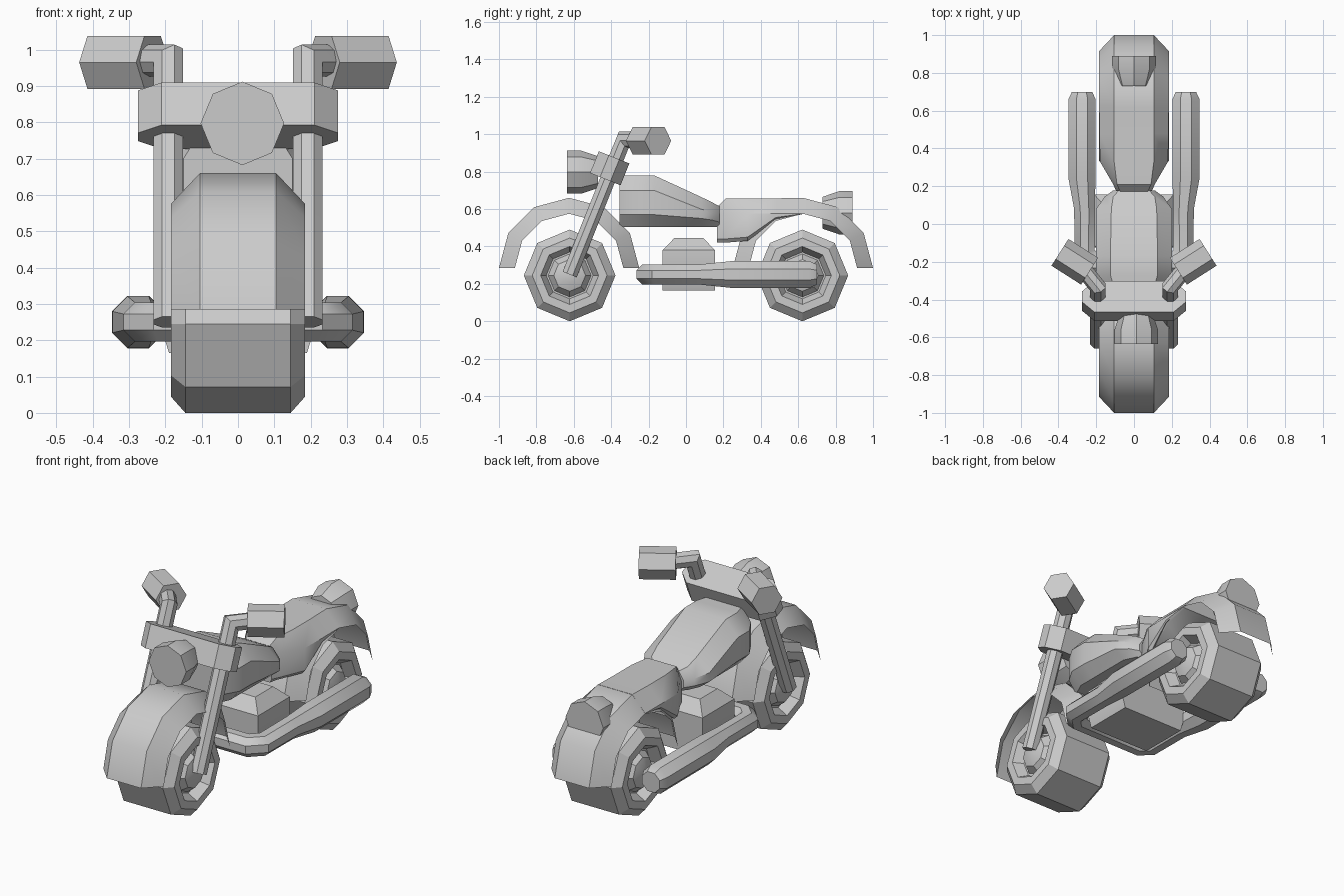
import bpy, bmesh, math
from mathutils import Vector

if "Cube" in bpy.data.objects:
    bpy.data.objects.remove(bpy.data.objects["Cube"])


def finish(name, bm, angle=35):
    bmesh.ops.recalc_face_normals(bm, faces=bm.faces)
    me = bpy.data.meshes.new(name)
    bm.to_mesh(me)
    bm.free()
    ob = bpy.data.objects.new(name, me)
    bpy.context.collection.objects.link(ob)
    bpy.ops.object.select_all(action='DESELECT')
    ob.select_set(True)
    bpy.context.view_layer.objects.active = ob
    bpy.ops.object.shade_smooth_by_angle(angle=math.radians(angle))
    return ob


def loft(name, rings, cap=True, closed=True, angle=35):
    """Bridge a list of equal-length point rings."""
    bm = bmesh.new()
    vs = [[bm.verts.new(p) for p in r] for r in rings]
    n = len(rings[0])
    for a, b in zip(vs, vs[1:]):
        for i in range(n if closed else n - 1):
            j = (i + 1) % n
            bm.faces.new((a[i], a[j], b[j], b[i]))
    if cap:
        bm.faces.new(vs[0])
        bm.faces.new(vs[-1])
    return finish(name, bm, angle)


def tube(name, pts, radii, n=8, phase=0.0):
    """Sweep an n-gon along a path with mitred corners."""
    pts = [Vector(p) for p in pts]
    d = (pts[1] - pts[0]).normalized()
    up = Vector((0, 0, 1))
    u = d.cross(up).normalized()
    v = u.cross(d)
    offs = [u * math.cos(phase + 2 * math.pi * k / n) + v * math.sin(phase + 2 * math.pi * k / n)
            for k in range(n)]
    rings = [[pts[0] + o * radii[0] for o in offs]]
    for i in range(1, len(pts)):
        d = (pts[i] - pts[i - 1]).normalized()
        nxt = (pts[i + 1] - pts[i]).normalized() if i < len(pts) - 1 else d
        nrm = (d + nxt).normalized()
        offs = [o - d * (o.dot(nrm) / d.dot(nrm)) for o in offs]
        rings.append([pts[i] + o * radii[i] for o in offs])
    return loft(name, rings)


def wheel(name, y):
    half = [(.185, .04), (.17, .085), (.13, .115), (.13, .125), (.185, .155), (.185, .20), (.145, .245)]
    prof = [(-x, r) for x, r in half] + half[::-1]
    rings = [[(x, y + r * math.sin(k * math.pi / 4), .245 + r * math.cos(k * math.pi / 4))
              for k in range(8)] for x, r in prof]
    return loft(name, rings, angle=25)


def fender(name, y):
    prof = [(-.185, .29), (-.105, .375), (.105, .375), (.185, .29)]
    rings = [[(x, y + r * math.cos(k * math.pi / 6), .285 + r * math.sin(k * math.pi / 6))
              for x, r in prof] for k in range(7)]
    return loft(name, rings, cap=False, closed=False)


def section(y, hw_bot, hw_mid, hw_top, zb, z1, z2, zt):
    """Eight-sided body cross-section at depth y."""
    right = [(hw_bot, zb), (hw_mid, z1), (hw_mid, z2), (hw_top, zt)]
    return [(x, y, z) for x, z in right] + [(-x, y, z) for x, z in right[::-1]]


# Wheels and fenders
for label, y in (("front", -.622), ("rear", .622)):
    wheel(label + "_wheel", y)
    fender(label + "_fender", y * .625 / .622)

# Fuel tank
loft("fuel_tank", [
    section(-.355, .10, .15, .10, .505, .57, .70, .78),
    section(-.27, .14, .20, .125, .505, .57, .70, .78),
    section(-.17, .14, .20, .125, .505, .57, .70, .78),
    section(.08, .14, .20, .12, .505, .55, .60, .665),
    section(.145, .11, .155, .11, .505, .54, .58, .633),
    section(.178, .08, .11, .08, .505, .53, .57, .615)])

# Seat, blending into the rear fender
loft("seat", [
    section(.165, .08, .09, .07, .42, .44, .56, .61),
    section(.21, .09, .11, .09, .42, .44, .58, .655),
    section(.33, .16, .18, .105, .43, .45, .575, .657),
    section(.48, .17, .183, .105, .54, .555, .575, .657),
    section(.62, .17, .183, .105, .572, .574, .576, .66)])

# Engine block
loft("engine", [
    [(sx * x, .015 + sy * y, z) for sx, sy, x, y in (
        (1, -1, a, .14 * k), (1, -1, a * .7, .14 * k), (-1, -1, a * .7, .14 * k), (-1, -1, a, .14 * k),
        (-1, 1, a, .14 * k), (-1, 1, a * .7, .14 * k), (1, 1, a * .7, .14 * k), (1, 1, a, .14 * k))]
    for a, k, z in ((.19, 1, .165), (.21, 1, .23), (.21, 1, .38), (.15, .55, .445))])

# Exhaust: one U-shaped pipe with fat silencers at both ends
half = [(.275, .70, .058), (.275, .66, .078), (.275, .24, .077), (.262, .08, .059),
        (.262, -.16, .058), (.21, -.212, .058)]
path = half + [(-x, y, r) for x, y, r in half[::-1]]
tube("exhaust", [(x, y, .25) for x, y, r in path], [r for x, y, r in path], 8, math.pi / 8)

# Fork legs running up into the handlebar, with grips
for side, s in (("right", 1), ("left", -1)):
    tube(side + "_fork", [(s * .192, -.622, .25), (s * .192, -.333, .97), (s * .28, -.225, .97)],
         [.044] * 3, 8, math.pi / 8)
    tube(side + "_grip", [(s * .235, -.25, .965), (s * .392, -.15, .965)], [.084] * 2, 6)

# Fork clamp, tilted with the fork
axis = Vector((0, .29, .72)).normalized()
across = Vector((0, axis.z, -axis.y))
mid = Vector((0, -.408, .818))
plan = [(.275, -.03), (.275, .03), (.21, .088), (-.21, .088),
        (-.275, .03), (-.275, -.03), (-.21, -.088), (.21, -.088)]
loft("fork_clamp", [[mid + axis * h + across * t + Vector((x, 0, 0)) for x, t in plan]
                    for h in (-.063, .063)])

# Lamps
tube("headlight", [(.012, -.635, .797), (.012, -.56, .797), (.012, -.47, .797)], [.115, .115, .085])
tube("tail_light", [(0, .89, .58), (0, .82, .58), (0, .73, .58)], [.116, .116, .085])
